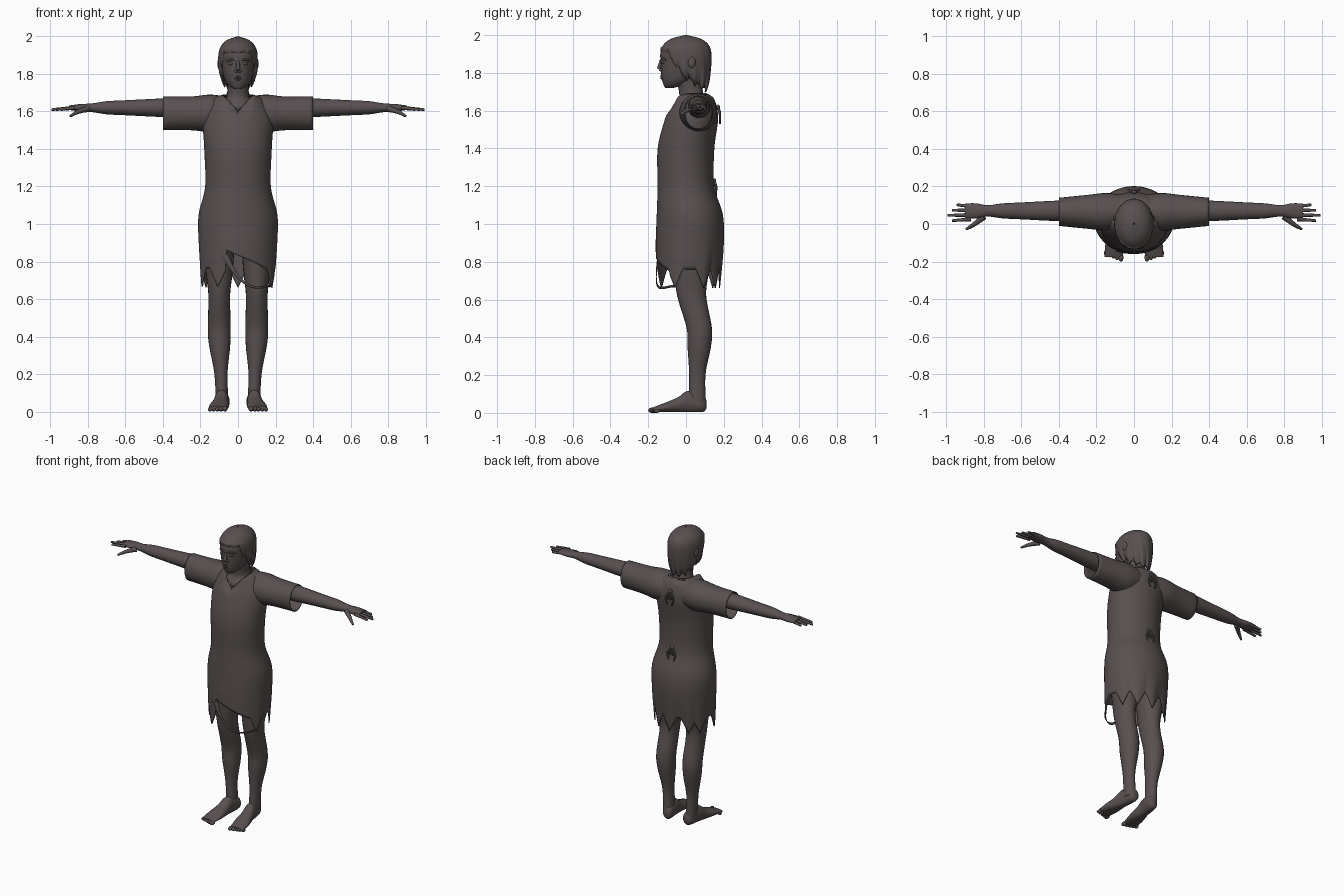
import bpy, bmesh, math
from mathutils import Vector, Matrix

if "Cube" in bpy.data.objects:
    bpy.data.objects.remove(bpy.data.objects["Cube"], do_unlink=True)

color = (0.1, 0.08, 0.08, 1)
material = bpy.data.materials.new("dark_taupe")
material.use_nodes = True
material.diffuse_color = color
material.node_tree.nodes["Principled BSDF"].inputs["Base Color"].default_value = color


def finish(name, mesh, pair=False, thickness=0):
    """Link a mesh as a smooth part, optionally mirrored or given cloth thickness."""
    part = bpy.data.objects.new(name, mesh)
    bpy.context.collection.objects.link(part)
    mesh.materials.clear()
    mesh.materials.append(material)
    bpy.ops.object.select_all(action='DESELECT')
    part.select_set(True)
    bpy.context.view_layer.objects.active = part
    bpy.ops.object.shade_smooth_by_angle(angle=math.radians(50))
    if thickness:
        part.modifiers.new("thickness", 'SOLIDIFY').thickness = thickness
    if pair:
        part.modifiers.new("other_side", 'MIRROR')


def finish_bmesh(name, bm, **options):
    bmesh.ops.recalc_face_normals(bm, faces=bm.faces)
    mesh = bpy.data.meshes.new(name)
    bm.to_mesh(mesh)
    bm.free()
    finish(name, mesh, **options)


def smooth_rows(rows, steps=5):
    """Catmull-Rom resampling of equally long tuples."""
    padded = [rows[0], *rows, rows[-1]]
    result = []
    for before, start, end, after in zip(padded, padded[1:], padded[2:], padded[3:]):
        for step in range(steps):
            t = step / steps
            row = []
            for p, q, r, u in zip(before, start, end, after):
                bend = 2*p - 5*q + 4*r - u + t * (3*q - 3*r + u - p)
                row.append(q + t / 2 * (r - p + t * bend))
            result.append(row)
    return result + [rows[-1]]


def loft(name, axis, rings, center=(0, 0), sides=24, caps=True, warp=None, **options):
    """Skin ellipses given as (position, radius, radius, optional shift of the second centre)."""
    bm = bmesh.new()
    loops = []
    for position, radius_a, radius_b, shift in smooth_rows([(*ring, 0)[:4] for ring in rings]):
        loop = []
        for side in range(sides):
            angle = math.tau * side / sides
            a = center[0] + radius_a * math.cos(angle)
            b = center[1] + shift + radius_b * math.sin(angle)
            point = Vector({'z': (a, b, position), 'x': (position, a, b), 'y': (a, position, b)}[axis])
            if warp:
                warp(point, angle)
            loop.append(bm.verts.new(point))
        loops.append(loop)
    for low, high in zip(loops, loops[1:]):
        for side in range(sides):
            bm.faces.new((low[side - 1], low[side], high[side], high[side - 1]))
    if caps:
        bm.faces.new(loops[0])
        bm.faces.new(loops[-1])
    finish_bmesh(name, bm, **options)


def tube(name, points, radius, taper=1, **options):
    """Round tube through a few points, tapering to the given share of its radius."""
    curve = bpy.data.curves.new(name, 'CURVE')
    curve.dimensions = '3D'
    curve.bevel_depth = radius
    curve.bevel_resolution = 2
    curve.use_fill_caps = True
    rows = smooth_rows(points)
    path = curve.splines.new('POLY')
    path.points.add(len(rows) - 1)
    for index, (point, row) in enumerate(zip(path.points, rows)):
        point.co = (*row, 1)
        point.radius = 1 + (taper - 1) * index / (len(rows) - 1)
    source = bpy.data.objects.new(name + "_path", curve)
    mesh = bpy.data.meshes.new_from_object(source)
    bpy.data.objects.remove(source)
    bpy.data.curves.remove(curve)
    finish(name, mesh, **options)


def ball(name, place, size, **options):
    bm = bmesh.new()
    matrix = Matrix.Translation(place) @ Matrix.Diagonal((*size, 1))
    bmesh.ops.create_uvsphere(bm, u_segments=16, v_segments=10, radius=1, matrix=matrix)
    finish_bmesh(name, bm, **options)


# Tunic body with a V neck, torn points and a slanting tear at the front
def hem_height(degrees):
    if 251 < degrees < 325:
        return .86 - .11 * (degrees - 251) / 74
    points = (30, 60, 90, 128, 150, 195, 237, 336)
    return .76 - max(.1 * max(0, 1 - abs(degrees - tip) / 15) for tip in points)


def shape_tunic(point, angle):
    waist = .95
    if point.z < waist:
        reach = (waist - point.z) / (waist - .7)
        point.z = waist - reach * (waist - hem_height(math.degrees(angle)))
    elif point.z > 1.58 and point.y < 0:
        point.z -= .8 * (point.z - 1.58) * max(0, 1 - abs(point.x) / .08)


loft("tunic_body", 'z', [
    (1.69, .08, .09, .02), (1.66, .14, .11, .04), (1.56, .185, .14, .03), (1.4, .18, .15),
    (1.2, .175, .15), (1.05, .21, .175, .02), (.9, .21, .18, .02), (.7, .2, .17, .01)],
    sides=180, caps=False, warp=shape_tunic, thickness=.006)
loft("sleeves", 'x', [(.06, .09, .09), (.15, .1, .1), (.25, .09, .09), (.4, .075, .09)],
     center=(.065, 1.59), sides=32, caps=False, thickness=.006, pair=True)

# Loose strip hanging below the tear, wrapped around the front
strip = bmesh.new()
edge = []
for x, z in smooth_rows([(-.08, .85), (-.03, .76), (.03, .69), (.1, .66), (.18, .67)]):
    y = .01 - .17 * math.sqrt(1 - (x / .2) ** 2)
    width = .01 + .02 * max(0, -x / .08)
    pair = [strip.verts.new((x + w, y, z + w)) for w in (-width / 2, width / 2)]
    if edge:
        strip.faces.new((*edge, *reversed(pair)))
    edge = pair
finish_bmesh("torn_strip", strip, thickness=.005)

# Tied cords down the back
for label, y, z in (("upper", .17, 1.62), ("lower", .15, 1.23)):
    knot = Vector((0, y, z))
    ball(label + "_knot", knot, (.014, .01, .012))
    for part, drop, ends in (("loops", .05, [knot]), ("tails", .09, [])):
        bend = knot + Vector((drop / 3, .01, -drop / 2))
        tip = knot + Vector((drop / 5, .01, -drop))
        tube(f"{label}_cord_{part}", [knot, bend, tip, *ends], .005, pair=True)
tube("neck_tie", [(0, .12, 1.68), (.06, .1, 1.69)], .006, pair=True)

# Neck and head
loft("neck", 'z', [(1.56, .12, .1), (1.63, .1, .09), (1.68, .06, .065), (1.78, .06, .065, -.02)],
     center=(0, .03))
loft("head", 'z', [
    (1.72, .02, .02, -.07), (1.74, .05, .06, -.04), (1.78, .075, .1, -.01), (1.86, .09, .115),
    (1.92, .09, .11), (1.98, .04, .05)], center=(0, -.02), sides=32)
tube("nose", [(0, -.13, 1.87), (0, -.143, 1.82)], .008, taper=1.5)
for label, z in (("upper", 1.783), ("lower", 1.772)):
    tube(label + "_lip", [(0, -.13, z), (.025, -.12, z)], .007, taper=.3, pair=True)
ball("eyes", (.036, -.12, 1.855), (.015, .01, .008), pair=True)
ball("nostrils", (.01, -.132, 1.815), (.009, .011, .008), pair=True)
ball("ears", (.1, .03, 1.855), (.01, .02, .03), pair=True)
tube("brows", [(.015, -.13, 1.873), (.036, -.126, 1.878), (.06, -.107, 1.87)], .005, pair=True)


# Hair cap with a ragged fringe and wavy locks
def shape_hair(point, angle):
    crown = 1.94
    reach = (crown - point.z) / (crown - 1.7)
    if reach > 0:
        front = -math.sin(angle)
        lift = .12 * min(1, front * 1.4) ** 2 if front > 0 else .06 * front
        ragged = .012 * math.sin(angle * 13) + .008 * math.sin(angle * 29)
        point.z = crown - reach * (crown - 1.77 - lift - ragged)
        wave = 1 + .02 * math.sin(angle * 15 + point.z * 22) * reach
        point.x *= wave
        point.y *= wave


loft("hair", 'z', [
    (1.7, .08, .1, .01), (1.76, .1, .125), (1.87, .105, .135), (1.94, .095, .125),
    (1.98, .06, .08), (2, .005, .005)], sides=120, warp=shape_hair, caps=False, thickness=.008)

# Arms, hands and fingers
loft("arms", 'x', [
    (.2, .06, .06), (.4, .055, .05), (.6, .045, .04), (.7, .04, .035), (.78, .03, .023),
    (.84, .04, .02), (.9, .04, .012)], center=(.07, 1.62), pair=True)
for index, finger in enumerate(("index", "middle", "ring", "little")):
    tip = .995 - .025 * abs(index - 1)
    spread = index - 1.5
    tube(finger + "_fingers", [(.87, .06 + .023 * spread, 1.62), (tip, .06 + .028 * spread, 1.61)],
         .011, taper=.6, pair=True)
tube("thumbs", [(.8, .04, 1.615), (.85, 0, 1.6), (.895, -.028, 1.575)], .018, taper=.35, pair=True)

# Legs
loft("legs", 'z', [
    (.04, .034, .046), (.2, .035, .043), (.35, .056, .062, .01), (.45, .061, .067, .01),
    (.62, .058, .077, -.03), (.75, .072, .09, -.03), (1, .09, .11, -.03)],
    center=(.1, .06), pair=True,
    warp=lambda point, angle: setattr(point, "x", point.x - .018 * max(0, 1 - point.z / .4)))


# Feet turned slightly outward, with toes
def shape_foot(point, angle):
    point.x -= .12 * (point.y + .2)
    point.z = max(point.z, .004)


loft("feet", 'y', [
    (.108, .015, .02, .045), (.09, .033, .045, .05), (.01, .037, .058, .058), (-.04, .043, .042, .042),
    (-.1, .052, .028, .03), (-.175, .048, .012, .017)],
    center=(.112, 0), warp=shape_foot, pair=True)
for index, toe in enumerate(("big", "second", "third", "fourth", "little")):
    size = .014 - .001 * index
    ball(toe + "_toes", (.07 + .02 * index, -.178 + .006 * index, size), (size, size * 1.6, size), pair=True)
